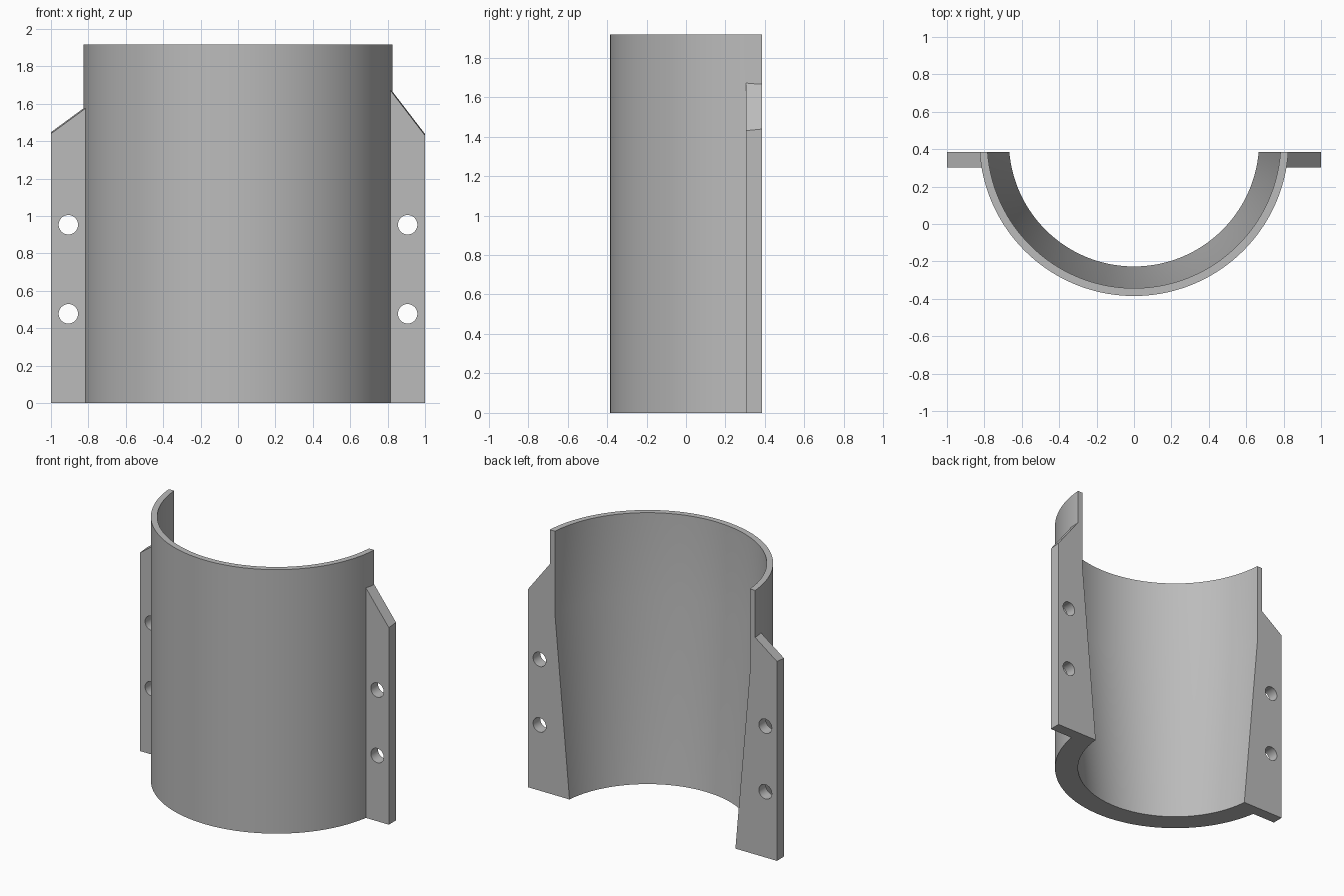
import bpy, bmesh, math
from mathutils import Matrix

if "Cube" in bpy.data.objects:
    bpy.data.objects.remove(bpy.data.objects["Cube"], do_unlink=True)

grey = bpy.data.materials.new("plain grey")
grey.use_nodes = True
grey.diffuse_color = (0.5, 0.5, 0.5, 1)
grey.node_tree.nodes["Principled BSDF"].inputs["Base Color"].default_value = (0.5, 0.5, 0.5, 1)

BACK, FLANGE_FRONT = 0.385, 0.303     # flat rear plane and flange front face
AXIS_Y, HEIGHT = 0.442, 1.917         # axis of the shell, just behind the rear plane
OUTER, INNER, INNER_BASE, TAPER_TOP = 0.827, 0.785, 0.669, 1.31
SEGMENTS = 72


def make_object(name, bm):
    bmesh.ops.recalc_face_normals(bm, faces=bm.faces)
    mesh = bpy.data.meshes.new(name)
    bm.to_mesh(mesh)
    bm.free()
    mesh.materials.append(grey)
    obj = bpy.data.objects.new(name, mesh)
    bpy.context.collection.objects.link(obj)
    return obj


def combine(target, other, operation):
    mod = target.modifiers.new(operation.lower(), 'BOOLEAN')
    mod.operation, mod.solver, mod.object = operation, 'EXACT', other
    bpy.context.view_layer.objects.active = target
    bpy.ops.object.modifier_apply(modifier=mod.name)
    bpy.data.objects.remove(other, do_unlink=True)


# Curved shell: closed radial profile swept round, each arc ending on the rear plane
bm = bmesh.new()
profile = [(OUTER, 0), (OUTER, HEIGHT), (INNER, HEIGHT), (INNER, TAPER_TOP), (INNER_BASE, 0)]
arcs = []
for r, z in profile:
    end = math.asin((BACK - AXIS_Y) / r)
    start = -math.pi - end
    arcs.append([])
    for i in range(SEGMENTS + 1):
        a = start + (end - start) * i / SEGMENTS
        arcs[-1].append(bm.verts.new((r * math.cos(a), AXIS_Y + r * math.sin(a), z)))
for a, b in zip(arcs, arcs[1:] + arcs[:1]):
    for i in range(SEGMENTS):
        bm.faces.new((a[i], a[i + 1], b[i + 1], b[i]))
for i in (0, SEGMENTS):
    bm.faces.new([arc[i] for arc in arcs])
shell = make_object("half_pipe_clamp", bm)


# Side flanges with sloping tops, each drilled twice
def flange(name, side, root_z, tip_z):
    root_x, tip_x = 0.8, 1.0
    slope = (root_z - tip_z) / (tip_x - 0.82)
    outline = [(root_x, 0), (tip_x, 0), (tip_x, tip_z),
               (root_x, tip_z + slope * (tip_x - root_x))]
    bm = bmesh.new()
    front = [bm.verts.new((side * x, FLANGE_FRONT, z)) for x, z in outline]
    back = [bm.verts.new((side * x, BACK, z + (0.008 if z else 0))) for x, z in outline]
    bm.faces.new(front)
    bm.faces.new(back)
    for i in range(4):
        j = (i + 1) % 4
        bm.faces.new((front[i], front[j], back[j], back[i]))
    obj = make_object(name, bm)
    for z in (0.477, 0.953):
        hole = bmesh.new()
        place = Matrix.Translation((side * 0.907, 0.345, z)) @ Matrix.Rotation(math.pi / 2, 4, 'X')
        bmesh.ops.create_cone(hole, cap_ends=True, segments=32, radius1=0.052,
                              radius2=0.052, depth=0.3, matrix=place)
        cutter = make_object("bolt_hole_cutter", hole)
        cutter.hide_render = True
        combine(obj, cutter, 'DIFFERENCE')
    return obj


for part in (flange("left_flange", 1, 1.665, 1.43), flange("right_flange", -1, 1.572, 1.44)):
    combine(shell, part, 'UNION')

# Smooth the curved walls, keep the corners crisp
bpy.ops.object.select_all(action='DESELECT')
shell.select_set(True)
bpy.context.view_layer.objects.active = shell
bpy.ops.object.shade_smooth_by_angle(angle=math.radians(30))
